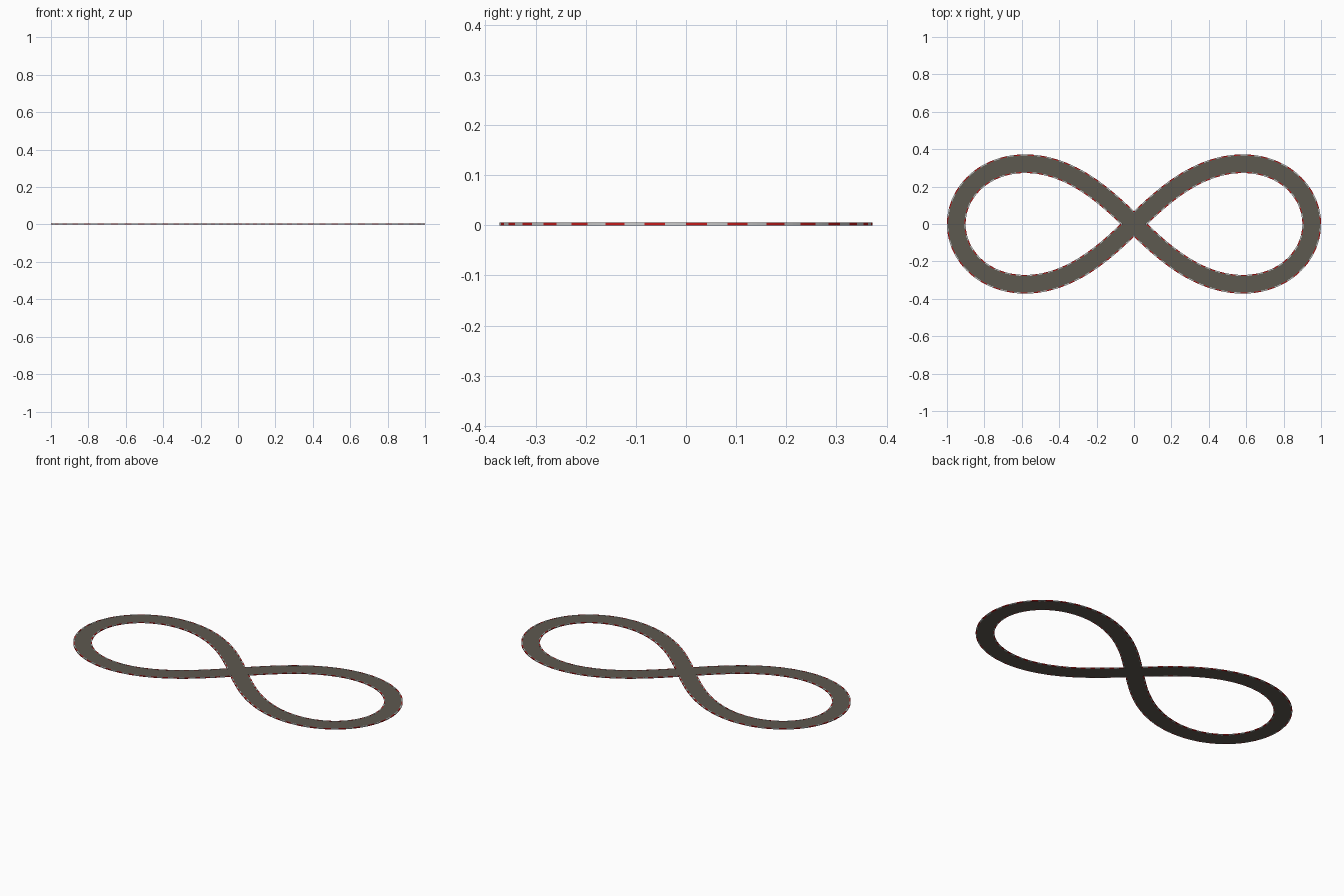
import bpy, bmesh, math
from mathutils import Vector

if "Cube" in bpy.data.objects:
    bpy.data.objects.remove(bpy.data.objects["Cube"])

A, SQUASH = 0.95, 0.959      # centre line reach and vertical squash
HALF, KERB = 0.05, 0.006     # half width of track, kerb width
STEPS, DASH = 640, 4         # samples along the loop, samples per dash


def material(name, rgb):
    m = bpy.data.materials.new(name)
    m.diffuse_color = (*rgb, 1)
    m.use_nodes = True
    m.node_tree.nodes["Principled BSDF"].inputs["Base Color"].default_value = m.diffuse_color
    return m


asphalt = material("asphalt", (0.11, 0.10, 0.08))
red = material("kerb_red", (0.55, 0.01, 0.01))
white = material("kerb_white", (0.8, 0.8, 0.8))


# Figure-eight centre line
def centre(t):
    d = 1 + math.sin(t) ** 2
    return Vector((A * math.cos(t) / d, SQUASH * A * math.sin(t) * math.cos(t) / d))


ts = [2 * math.pi * i / STEPS for i in range(STEPS)]
mids = [centre(t) for t in ts]
normals = []
for t in ts:
    d = (centre(t + 1e-3) - centre(t - 1e-3)).normalized()
    normals.append(Vector((d.y, -d.x)))


def inside_crossing(i, off):
    """True where an edge sample lies on the other strand of the track."""
    j = (i + 0.5) % STEPS
    p = (mids[i] + mids[(i + 1) % STEPS]) / 2 + normals[i] * off
    if abs(p.x) > 0.2:
        return False
    # other strand passes the origin half a loop away
    c = STEPS * 3 // 4 if j < STEPS / 2 else STEPS // 4
    return min((mids[k] - p).length for k in range(c - 50, c + 50)) < HALF


def ribbon(name, inner, outer, height, mats, skip=None):
    """Sweep a thin rectangular section round the closed loop."""
    bm = bmesh.new()
    rings = []
    for p, n in zip(mids, normals):
        a, b = p + n * inner, p + n * outer
        rings.append([bm.verts.new(v) for v in (
            (a.x, a.y, 0), (b.x, b.y, 0), (b.x, b.y, height), (a.x, a.y, height))])
    for i in range(STEPS):
        if skip and skip(i):
            continue
        r, s = rings[i], rings[(i + 1) % STEPS]
        for k in range(4):
            m = (k + 1) % 4
            f = bm.faces.new((r[k], r[m], s[m], s[k]))
            f.material_index = (i // DASH) % len(mats)
    bmesh.ops.delete(bm, geom=[v for v in bm.verts if not v.link_faces], context='VERTS')
    # close the ends left by skipped pieces
    bmesh.ops.holes_fill(bm, edges=[e for e in bm.edges if e.is_boundary], sides=4)
    bmesh.ops.recalc_face_normals(bm, faces=bm.faces)
    me = bpy.data.meshes.new(name)
    bm.to_mesh(me)
    bm.free()
    for m in mats:
        me.materials.append(m)
    ob = bpy.data.objects.new(name, me)
    bpy.context.collection.objects.link(ob)
    return ob


# Road surface between the kerbs
ribbon("road_surface", -HALF + KERB, HALF - KERB, 0.0045, [asphalt])

# Striped kerbs on both edges, left out across the junction
for name, side in (("left_kerb", -1), ("right_kerb", 1)):
    ribbon(name, side * (HALF - KERB), side * HALF, 0.005, [red, white],
           lambda i, s=side: inside_crossing(i, s * (HALF - KERB / 2)))
